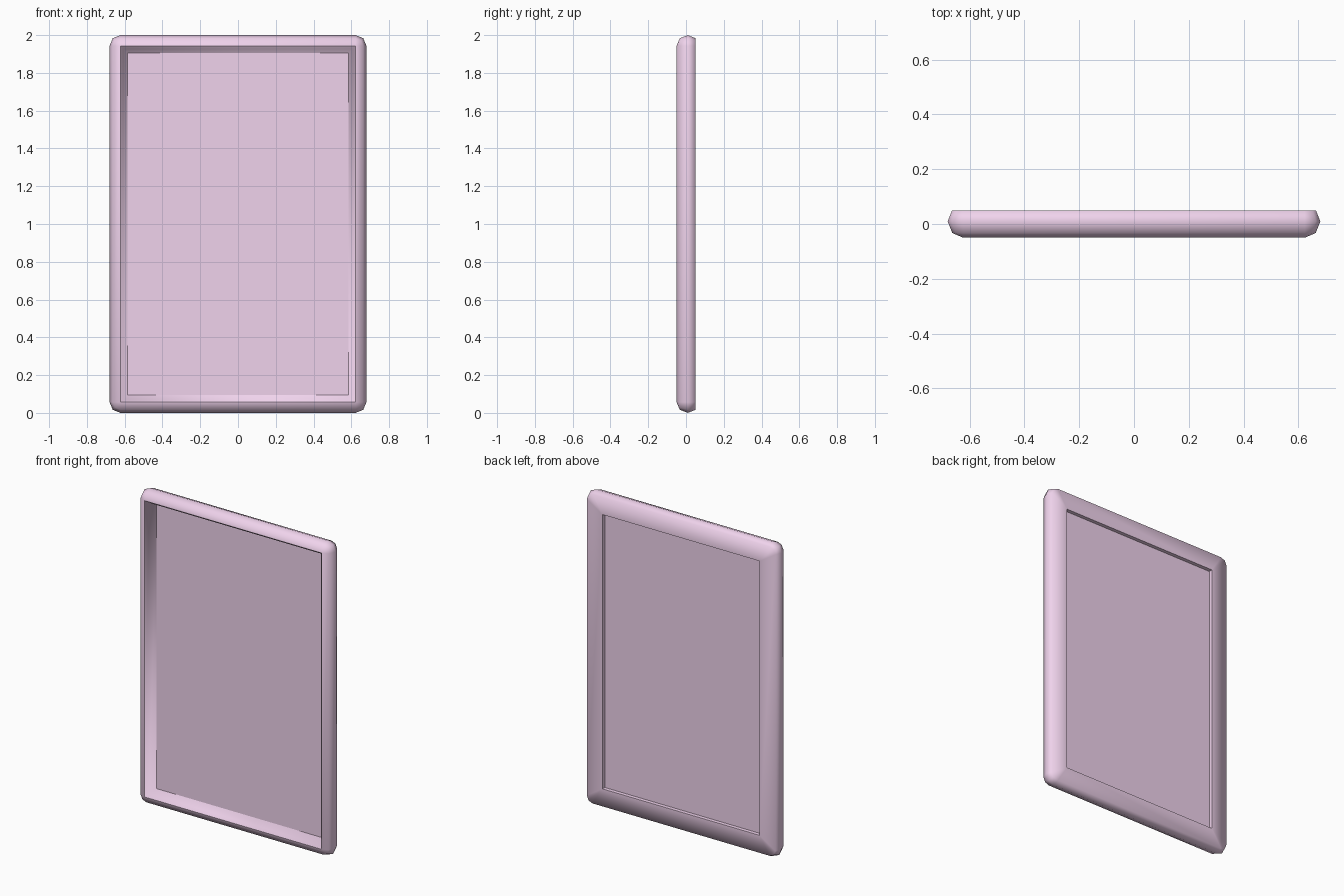
import bpy, bmesh, math

if "Cube" in bpy.data.objects:
    bpy.data.objects.remove(bpy.data.objects["Cube"])

mat = bpy.data.materials.new("pink")
mat.diffuse_color = (0.87, 0.65, 0.84, 1)
mat.use_nodes = True
mat.node_tree.nodes["Principled BSDF"].inputs["Base Color"].default_value = mat.diffuse_color

HX, HZ = 0.623, 0.943  # half size of the front ridge rectangle, centred at z = 1


def ring(bm, off, y):
    """Rectangle loop: grown with two-segment corners if off > 0, else sharp and shrunk."""
    verts = []
    for i, (sx, sz) in enumerate([(1, 1), (-1, 1), (-1, -1), (1, -1)]):
        for k in range(3):
            a = math.radians(90 * i + 45 * k)
            if off > 0:
                x, z = sx * HX + off * math.cos(a), sz * HZ + off * math.sin(a)
            else:
                x, z = sx * (HX + off), sz * (HZ + off)
            verts.append(bm.verts.new((x, y, 1 + z)))
    return verts


def finish(bm, name):
    bmesh.ops.remove_doubles(bm, verts=bm.verts, dist=1e-5)
    bmesh.ops.recalc_face_normals(bm, faces=bm.faces)
    me = bpy.data.meshes.new(name)
    bm.to_mesh(me)
    bm.free()
    ob = bpy.data.objects.new(name, me)
    bpy.context.collection.objects.link(ob)
    me.materials.append(mat)
    return ob


# Frame: closed (offset, y) profile swept around the rectangle
profile = [(0, -0.05), (0.04, -0.033), (0.057, 0.01), (0.041, 0.05),
           (-0.07, 0.05), (-0.07, 0.02), (-0.04, 0.02), (-0.016, -0.03)]
bm = bmesh.new()
rings = [ring(bm, o, y) for o, y in profile]
for r, s in zip(rings, rings[1:] + rings[:1]):
    for i in range(12):
        j = (i + 1) % 12
        bm.faces.new((r[i], r[j], s[j], s[i]))
bmesh.ops.dissolve_degenerate(bm, dist=1e-5, edges=bm.edges)
frame = finish(bm, "frame")
bpy.context.view_layer.objects.active = frame
frame.select_set(True)
bpy.ops.object.shade_smooth_by_angle(angle=math.radians(72))

# Flat panel held inside the frame
bm = bmesh.new()
bmesh.ops.create_cube(bm, size=1)
for v in bm.verts:
    v.co = (v.co.x * 2 * (HX - 0.037), 0.021 + v.co.y * 0.01, 1 + v.co.z * 2 * (HZ - 0.037))
finish(bm, "panel")
